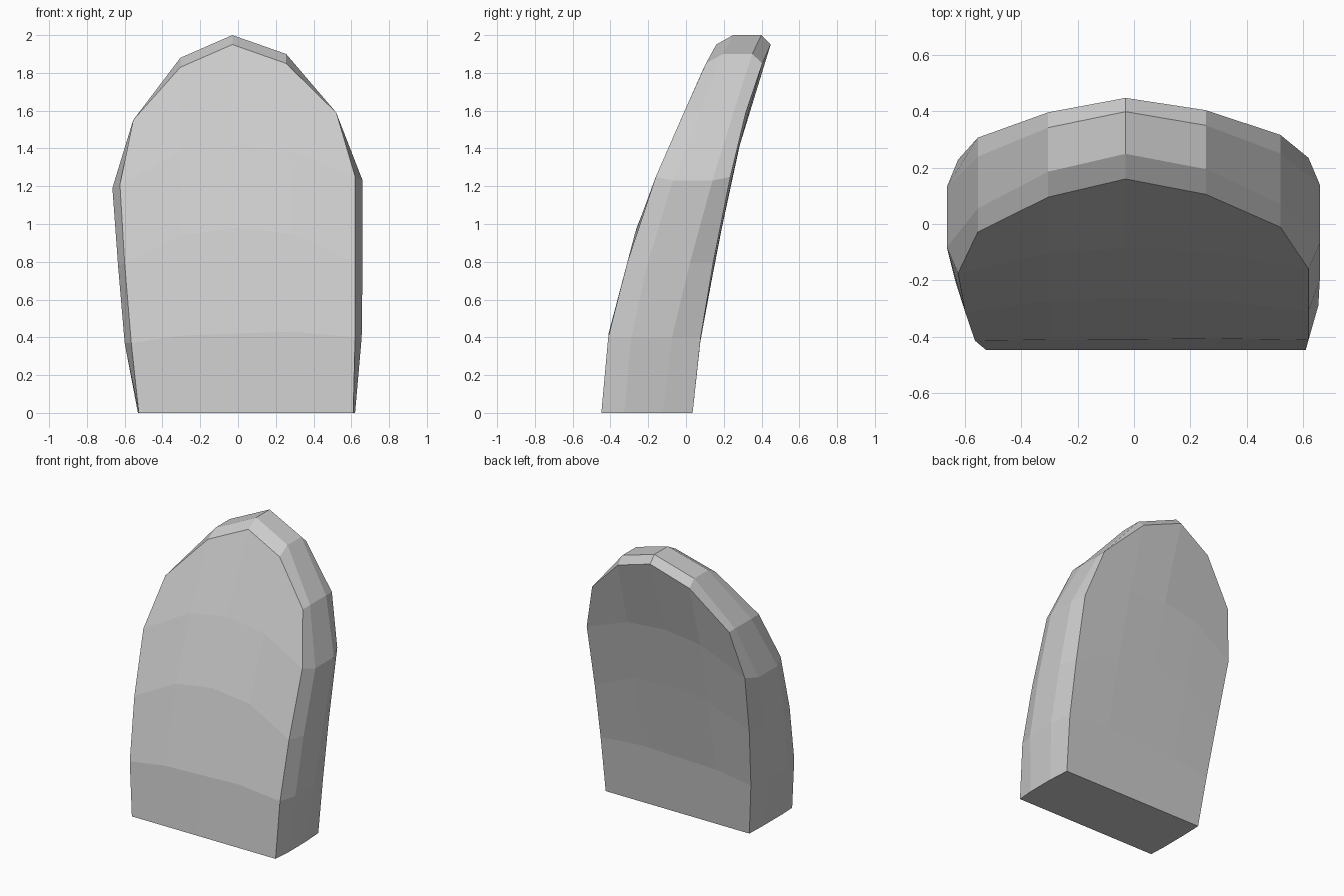
import bpy, bmesh

if "Cube" in bpy.data.objects:
    bpy.data.objects.remove(bpy.data.objects["Cube"])

# Grid columns shared by the front and back faces: x and z per row, bottom to top
ROW_X = [(-.525, -.28, 0, .30, .61),
         (-.565, -.29, -.01, .29, .62),
         (-.60, -.30, -.02, .28, .62),
         (-.625, -.305, -.03, .27, .62),
         (-.555, -.305, -.03, .255, .52)]
ROW_Z = [(0, 0, 0, 0, 0),
         (.37, .41, .42, .43, .40),
         (.79, .94, .98, .95, .80),
         (1.21, 1.38, 1.42, 1.39, 1.25),
         (1.55, 1.83, 1.95, 1.85, 1.59)]

# Leaning side profiles as (z, y)
FRONT = [(0, -.448), (.42, -.41), (.97, -.265), (1.25, -.16),
         (1.57, -.02), (1.84, .10), (1.95, .16)]
BACK = [(0, .035), (.42, .08), (.8, .145), (1.0, .195), (1.25, .235),
        (1.42, .285), (1.57, .31), (1.84, .40), (1.95, .448)]

# Widest rim outline (x, z) and where its two rings sit between front and back
RIM = [(-.53, 0), (-.60, .37), (-.635, .78), (-.665, 1.19), (-.555, 1.55),
       (-.305, 1.88), (-.03, 2), (.255, 1.9), (.52, 1.59),
       (.66, 1.23), (.66, .80), (.655, .40), (.62, 0)]
NEAR = [.25, .25, .24, .23, .25, .30, .31]
FAR = [.67, .69, .73, .76, .80, .82, .83]


def profile_y(points, z):
    for (z0, y0), (z1, y1) in zip(points, points[1:]):
        if z <= z1:
            return y0 + (y1 - y0) * (z - z0) / (z1 - z0)
    return points[-1][1]


bm = bmesh.new()


def curved_face(points):
    grid = [[bm.verts.new((x, profile_y(points, z), z)) for x, z in zip(xs, zs)]
            for xs, zs in zip(ROW_X, ROW_Z)]
    for lo, hi in zip(grid, grid[1:]):
        for i in range(4):
            bm.faces.new((lo[i], lo[i + 1], hi[i + 1], hi[i]))
    border = [r[0] for r in grid] + grid[4][1:] + [r[4] for r in grid[3::-1]]
    return grid, border


# Front and back faces
front, front_edge = curved_face(FRONT)
back, back_edge = curved_face(BACK)


def rim_ring(fractions):
    ring = []
    for i, (x, z) in enumerate(RIM):
        y0, y1 = front_edge[i].co.y, back_edge[i].co.y
        t = fractions[min(i, 12 - i)]
        ring.append(bm.verts.new((x, y0 + (y1 - y0) * t, z)))
    return ring


# Bevelled rim joining both faces
rings = [front_edge, rim_ring(NEAR), rim_ring(FAR), back_edge]
for a, b in zip(rings, rings[1:]):
    for i in range(12):
        bm.faces.new((a[i], a[i + 1], b[i + 1], b[i]))

# Flat base
bm.faces.new(front[0] + [rings[1][12], rings[2][12]] + back[0][::-1]
             + [rings[2][0], rings[1][0]])

bmesh.ops.recalc_face_normals(bm, faces=bm.faces)
mesh = bpy.data.meshes.new("curved_slab")
bm.to_mesh(mesh)
bm.free()
slab = bpy.data.objects.new("curved_slab", mesh)
bpy.context.collection.objects.link(slab)
